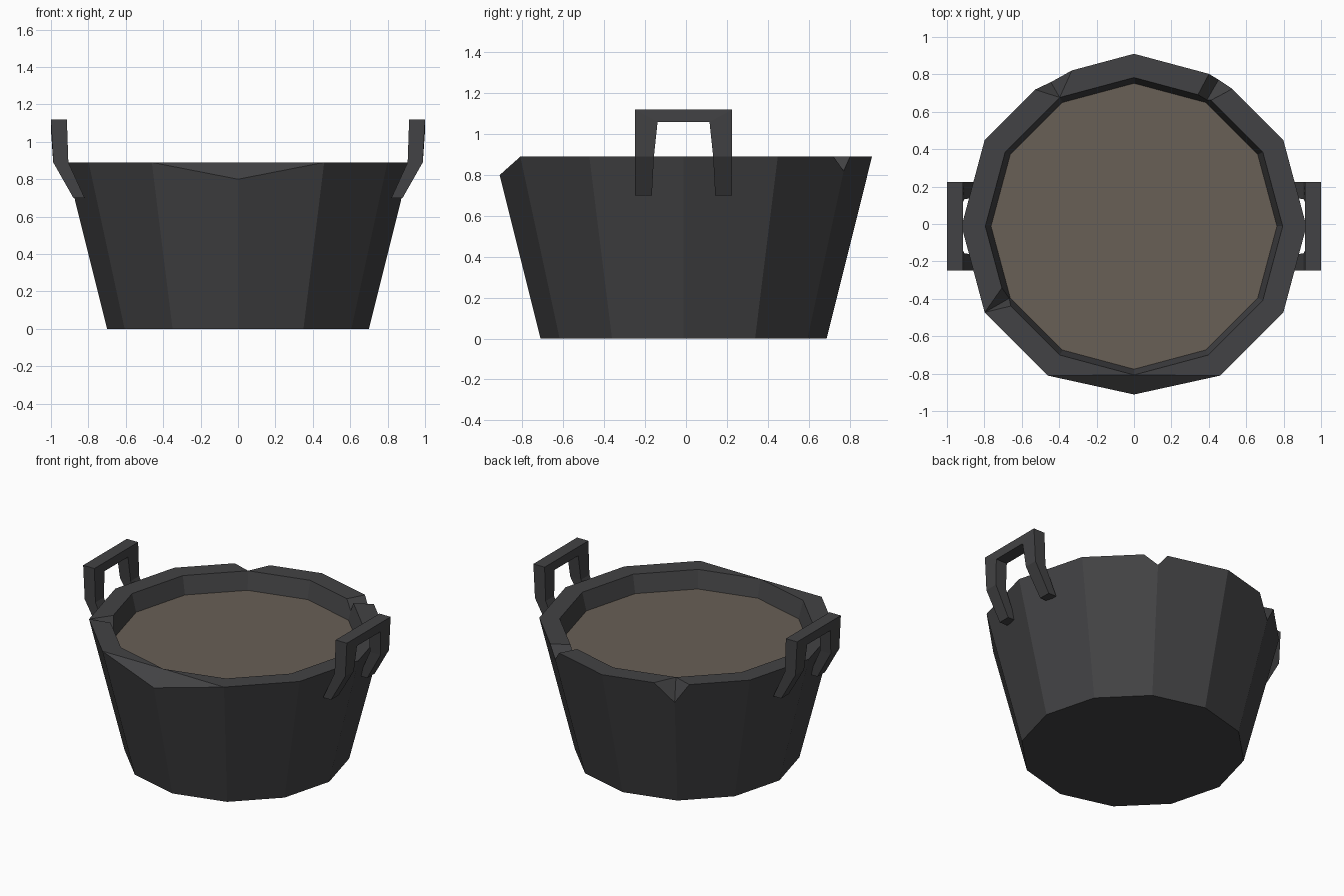
import bpy, bmesh
from math import cos, sin, pi
from mathutils import Vector

if "Cube" in bpy.data.objects:
    bpy.data.objects.remove(bpy.data.objects["Cube"])

N, CY = 12, -0.012          # sides, centre offset in y
TOP, SOIL_Z = 0.89, 0.77
SLOPE = 0.25                # wall lean per unit height


def material(name, rgb):
    m = bpy.data.materials.new(name)
    m.diffuse_color = (*rgb, 1)
    m.use_nodes = True
    m.node_tree.nodes["Principled BSDF"].inputs["Base Color"].default_value = m.diffuse_color
    return m


def build(name, faces, mat):
    """Mesh from point lists; shared points are welded, degenerate faces skipped."""
    bm, verts = bmesh.new(), {}
    for pts in faces:
        loop = []
        for p in pts:
            key = tuple(round(c, 4) for c in p)
            if key not in verts:
                verts[key] = bm.verts.new(p)
            if verts[key] not in loop:
                loop.append(verts[key])
        if len(loop) > 2:
            bm.faces.new(loop)
    bmesh.ops.recalc_face_normals(bm, faces=bm.faces)
    me = bpy.data.meshes.new(name)
    bm.to_mesh(me)
    bm.free()
    me.materials.append(mat)
    ob = bpy.data.objects.new(name, me)
    bpy.context.collection.objects.link(ob)
    return ob


def point(k, r, z):
    a = 2 * pi * k / N
    return Vector((r * cos(a), CY + r * sin(a), z))


def corners(r, chips):
    """Per rim corner: points before, at and after it; chips lower the middle one."""
    out = []
    for k in range(N):
        back, ahead, drop = chips.get(k, (0, 0, 0))
        p = point(k, r, TOP)
        out.append((p.lerp(point(k - 1, r, TOP), back),
                    point(k, r - SLOPE * drop, TOP - drop),
                    p.lerp(point(k + 1, r, TOP), ahead)))
    return out


iron = material("dark_iron", (0.055, 0.055, 0.058))
earth = material("earth", (0.14, 0.115, 0.092))

# Tub with chipped rim: corner -> (cut back, cut ahead, drop)
outer = corners(0.922, {2: (.19, .13, .07), 4: (.28, .2, .13), 9: (1, 1, .09)})
inner = corners(0.795, {2: (.05, .14, .06), 7: (.17, .10, .10)})
base = [point(k, 0.70, 0) for k in range(N)]
floor = [point(k, 0.763, SOIL_Z - 0.005) for k in range(N)]
faces = [base, floor]
for k in range(N):
    n = (k + 1) % N
    (ob, ol, oa), (ib, il, ia) = outer[k], inner[k]
    for low, ring in ((base, outer), (floor, inner)):
        faces.append([low[k], low[n], ring[n][1], ring[n][0], ring[k][2], ring[k][1]])
    faces.append([oa, outer[n][0], inner[n][0], ia])
    faces.append([ob, ol, il, ib])
    faces.append([ol, oa, ia, il])
build("tub", faces, iron)

# Soil filling
build("soil", [[point(k, 0.765, SOIL_Z) for k in range(N)]], earth)

# Handles: (outer y, outer z, inner y, inner z, near x, far x) up one leg
leg = [(.237, .70, .155, .70, .82, .88),
       (.237, .89, .145, .89, .907, .988),
       (.237, 1.12, .127, 1.06, .915, 1.0)]
path = [(1, s) for s in leg] + [(-1, s) for s in reversed(leg)]
for side, name in ((1, "right_handle"), (-1, "left_handle")):
    sections = [[Vector((side * x0, CY + s * yo, zo)), Vector((side * x1, CY + s * yo, zo)),
                 Vector((side * x1, CY + s * yi, zi)), Vector((side * x0, CY + s * yi, zi))]
                for s, (yo, zo, yi, zi, x0, x1) in path]
    faces = [sections[0], sections[-1]]
    for a, b in zip(sections, sections[1:]):
        faces += [[a[i], a[(i + 1) % 4], b[(i + 1) % 4], b[i]] for i in range(4)]
    build(name, faces, iron)
